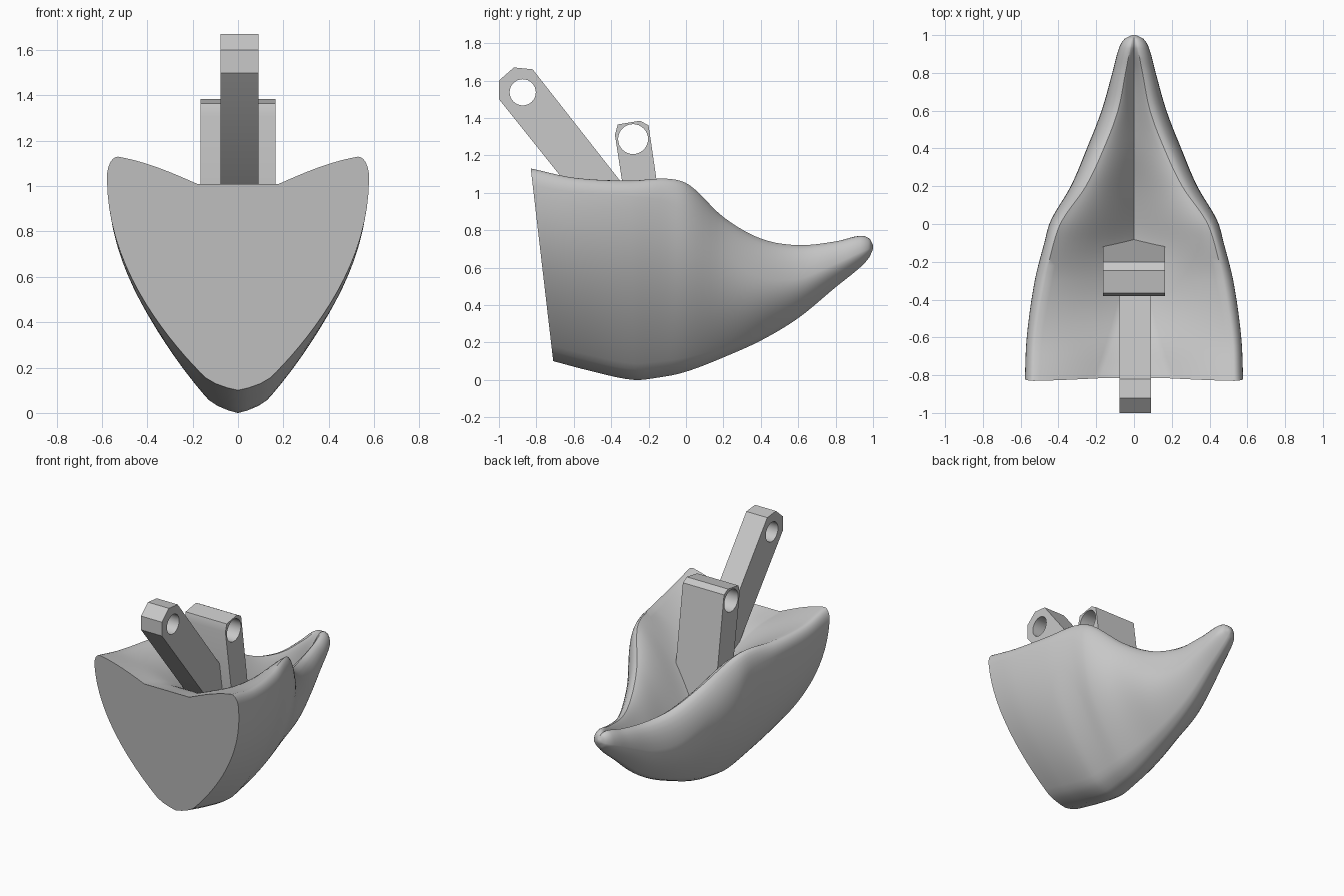
import bpy, bmesh
from math import sin, cos, pi, radians

if "Cube" in bpy.data.objects:
    bpy.data.objects.remove(bpy.data.objects["Cube"])

grey = bpy.data.materials.new("plain grey")
grey.use_nodes = True
COLOUR = (0.58, 0.58, 0.58, 1)
grey.diffuse_color = COLOUR
grey.node_tree.nodes["Principled BSDF"].inputs["Base Color"].default_value = COLOUR


def finish(bm, name, smooth_angle):
    """Turn the bmesh into a named object, smooth shaded with sharp edges kept."""
    bmesh.ops.recalc_face_normals(bm, faces=bm.faces)
    mesh = bpy.data.meshes.new(name)
    bm.to_mesh(mesh)
    bm.free()
    mesh.materials.append(grey)
    obj = bpy.data.objects.new(name, mesh)
    bpy.context.collection.objects.link(obj)
    bpy.ops.object.select_all(action='DESELECT')
    obj.select_set(True)
    bpy.context.view_layer.objects.active = obj
    bpy.ops.object.shade_smooth_by_angle(angle=radians(smooth_angle))


# Hull stations: y, keel z, widest z, rim z, valley z, half width, rim x, valley half width
STATIONS = [
    (-.83, .10, 1.04, 1.13, 1.01, .578, .53, .18),
    (-.6, .05, 1.0, 1.08, .93, .567, .52, .1),
    (-.3, 0, .98, 1.065, .72, .525, .47, .02),
    (-.1, .02, .95, 1.075, .56, .475, .425, 0),
    (.02, .05, .87, 1.04, .53, .44, .38, 0),
    (.2, .12, .68, .87, .53, .335, .255, 0),
    (.4, .21, .55, .755, .58, .25, .16, 0),
    (.6, .33, .54, .72, .62, .172, .085, 0),
    (.8, .495, .62, .74, .67, .115, .045, 0),
    (.93, .6, .68, .77, .755, .08, .02, 0),
    (.98, .655, .7, .755, .75, .05, .01, 0),
    (1.0, .7, .71, .72, .72, .01, .004, 0),
]


def slope(i, k):
    a, b = STATIONS[max(i - 1, 0)], STATIONS[min(i + 1, len(STATIONS) - 1)]
    return (b[k] - a[k]) / (b[0] - a[0])


def blend(i, t):
    """Smoothly interpolated station between i and i + 1."""
    a, b = STATIONS[i], STATIONS[i + 1]
    h = b[0] - a[0]
    s = t * t * (3 - 2 * t)
    out = [a[0] + h * t]
    for k in range(1, len(a)):
        bend = slope(i, k) * t * (1 - t) ** 2 - slope(i + 1, k) * t * t * (1 - t)
        out.append(a[k] + (b[k] - a[k]) * s + h * bend)
    return out


def half_section(keel, wide, rim, valley, w, r, flat):
    """Points from keel, up the side, over the rim and down to the valley."""
    pts = []
    for j in range(21):
        s = j / 20
        side = .13 * min(1, 8 * s) + .87 * sin(pi / 2 * s ** 1.3)
        pts.append((w * side, keel + (wide - keel) * s ** 1.5))
    for j in range(1, 7):
        a = pi / 2 * j / 6
        pts.append((r + (w - r) * cos(a), wide + (rim - wide) * sin(a)))
    for j in range(1, 13):
        v = 1 - j / 12
        lift = (v + sin(pi / 2 * v)) / 2
        pts.append((flat + (r - flat) * v, valley + (rim - valley) * lift))
    pts.append((0, valley))
    return pts


# Scooped hull, lofted through the stations
bm = bmesh.new()
rings = []
stations = [blend(i, t / 5) for i in range(len(STATIONS) - 1) for t in range(5)]
stations.append(STATIONS[-1])
for y, *shape in stations:
    half = half_section(*shape)
    loop = half + [(-x, z) for x, z in half[-2:0:-1]]
    lean = .12 * max(0, (-.2 - y) / .63)
    rings.append([bm.verts.new((x, y + lean * (1.13 - z) / 1.03, z)) for x, z in loop])
for a, b in zip(rings, rings[1:]):
    for j in range(len(a)):
        k = (j + 1) % len(a)
        bm.faces.new((a[j], a[k], b[k], b[j]))
bm.faces.new(rings[0])
bm.faces.new(rings[-1])
bmesh.ops.remove_doubles(bm, verts=bm.verts, dist=.0005)
finish(bm, "scooped_hull", 40)


def drilled_bar(name, outline, centre, radius, x0, x1):
    """Flat bar from a side outline in (y, z), with a round pin hole."""
    bm = bmesh.new()
    hole = [(centre[0] + radius * cos(2 * pi * i / 32),
             centre[1] + radius * sin(2 * pi * i / 32)) for i in range(32)]
    edges = []
    for loop in (outline, hole):
        vs = [bm.verts.new((x0, y, z)) for y, z in loop]
        edges += [bm.edges.new((vs[i - 1], vs[i])) for i in range(len(vs))]
    bmesh.ops.triangle_fill(bm, use_beauty=True, edges=edges, normal=(1, 0, 0))
    ext = bmesh.ops.extrude_face_region(bm, geom=bm.faces[:], use_keep_orig=True)
    moved = [g for g in ext["geom"] if isinstance(g, bmesh.types.BMVert)]
    bmesh.ops.translate(bm, verts=moved, vec=(x1 - x0, 0, 0))
    finish(bm, name, 25)


# Slanted arm and upright post
drilled_bar("slanted_arm",
            [(-1, 1.6), (-.92, 1.67), (-.82, 1.66), (-.2, .87), (-.2, .65),
             (-.4, .75), (-1, 1.5)],
            (-.873, 1.537), .07, -.078, .09)
drilled_bar("upright_post",
            [(-.38, 1.31), (-.365, 1.365), (-.245, 1.385), (-.2, 1.36),
             (-.06, .4), (-.24, .4)],
            (-.283, 1.287), .08, -.165, .165)
